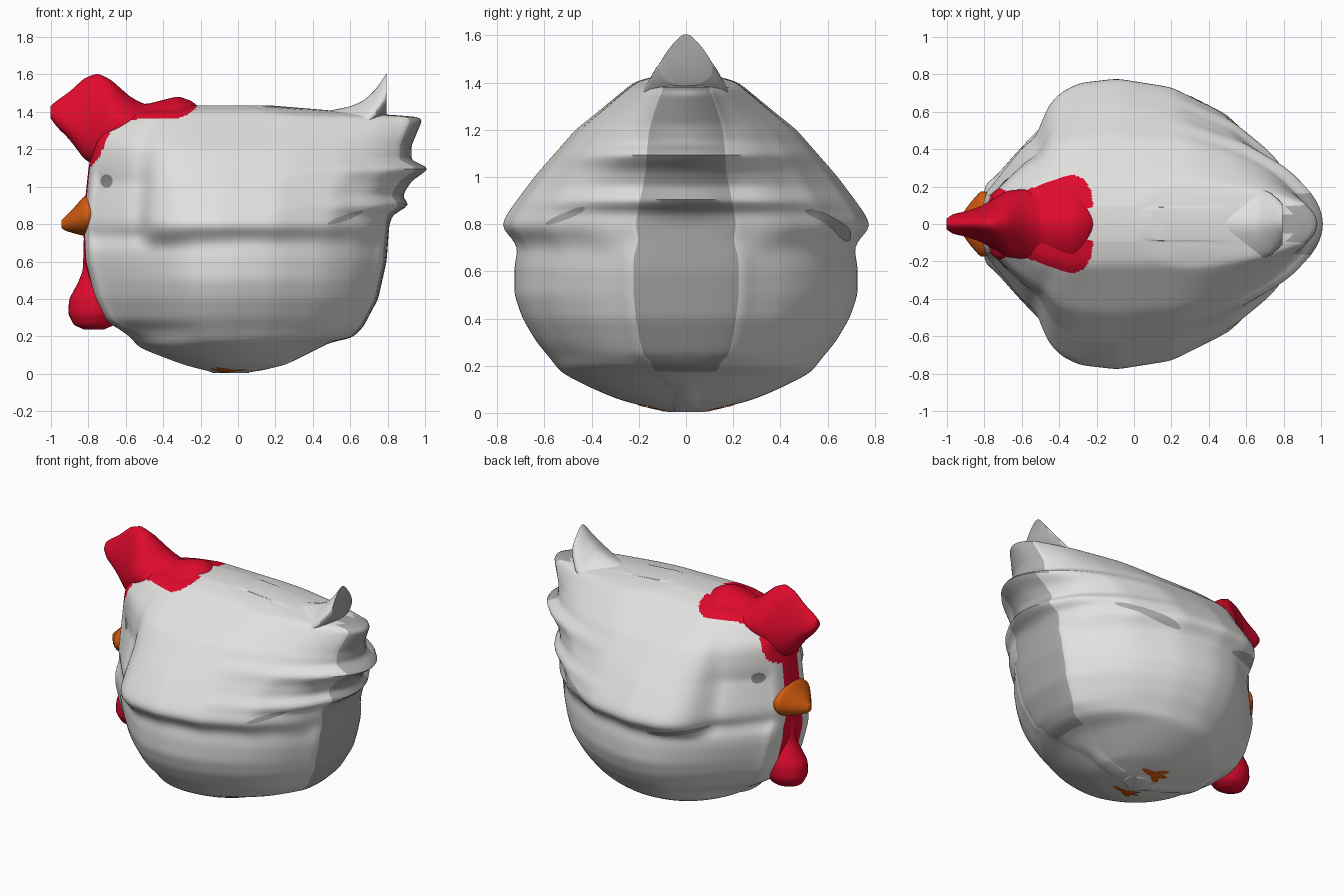
import bpy, bmesh, math
from mathutils import Vector
from mathutils.bvhtree import BVHTree

if "Cube" in bpy.data.objects:
    bpy.data.objects.remove(bpy.data.objects["Cube"])


def material(name, rgb):
    m = bpy.data.materials.new(name)
    m.diffuse_color = (*rgb, 1)
    m.use_nodes = True
    m.node_tree.nodes["Principled BSDF"].inputs["Base Color"].default_value = m.diffuse_color
    return m


WHITE = material("feather white", (0.76, 0.755, 0.74))
RED = material("comb red", (0.74, 0.003, 0.026))
ORANGE = material("beak orange", (0.66, 0.11, 0.005))
GREY = material("shade grey", (0.40, 0.40, 0.40))
EYE = material("eye grey", (0.26, 0.26, 0.26))


def interp(keys, v):
    if v <= keys[0][0]:
        return keys[0][1]
    for (a, p), (b, q) in zip(keys, keys[1:]):
        if v <= b:
            return p + (q - p) * (v - a) / (b - a)
    return keys[-1][1]


def soft(keys, v, r):
    """Interpolation averaged over a window, to round off the corners."""
    return sum(interp(keys, v + r * k / 2) * (3 - abs(k)) for k in range(-2, 3)) / 9


def clamp01(v):
    return max(0.0, min(1.0, v))


def smooth_verts(bm, times):
    for _ in range(times):
        bmesh.ops.smooth_vert(bm, verts=bm.verts, factor=0.5, use_axis_x=True, use_axis_y=True, use_axis_z=True)


def finish(name, bm, mats, angle=60):
    me = bpy.data.meshes.new(name)
    bm.to_mesh(me)
    for m in mats:
        me.materials.append(m)
    ob = bpy.data.objects.new(name, me)
    bpy.context.collection.objects.link(ob)
    bpy.ops.object.select_all(action='DESELECT')
    ob.select_set(True)
    bpy.context.view_layer.objects.active = ob
    bpy.ops.object.shade_smooth_by_angle(angle=math.radians(angle))
    return ob


# Body curves against height: front end, back end, half width
FRONT = [(0.008, -0.09), (0.02, -0.15), (0.04, -0.24), (0.1, -0.40), (0.14, -0.50),
         (0.2, -0.55), (0.26, -0.64), (0.28, -0.68), (0.4, -0.74), (0.6, -0.79),
         (0.82, -0.80), (1.1, -0.77), (1.25, -0.74), (1.35, -0.66), (1.4, -0.58), (1.435, -0.3)]
BACK = [(0.008, 0.04), (0.02, 0.12), (0.05, 0.24), (0.1, 0.34), (0.17, 0.48), (0.19, 0.59),
        (0.25, 0.65), (0.4, 0.73), (0.6, 0.775), (0.8, 0.79), (0.85, 0.81), (0.9, 0.90),
        (0.95, 0.86), (1.03, 0.91), (1.1, 1.01), (1.14, 0.91), (1.22, 0.91), (1.35, 0.965),
        (1.375, 0.95), (1.395, 0.62), (1.41, 0.45), (1.435, 0.15)]
WIDTH = [(0.008, 0.06), (0.02, 0.14), (0.05, 0.27), (0.1, 0.39), (0.17, 0.53), (0.3, 0.64),
         (0.4, 0.70), (0.5, 0.735), (0.62, 0.735), (0.7, 0.72), (0.74, 0.74), (0.785, 0.785),
         (0.83, 0.77), (0.9, 0.72), (1.0, 0.645), (1.2, 0.475), (1.32, 0.325), (1.4, 0.225),
         (1.425, 0.16), (1.435, 0.06)]
# Plan outlines: breast, winged middle, back
TAIL = [(0.3, 0.94), (0.65, 0.75), (0.86, 0.54), (0.95, 0.40), (1, 0.25)]
LOW = [(-1, 0.26), (-0.87, 0.42), (-0.71, 0.60), (-0.55, 0.76), (-0.3, 0.95), (0, 1)] + TAIL
MID = [(-1, 0.20), (-0.87, 0.36), (-0.71, 0.55), (-0.63, 0.59), (-0.56, 0.80),
       (-0.45, 0.91), (-0.32, 0.97), (-0.05, 1)] + TAIL
HIGH = [(-1, 0.5), (-0.8, 0.8), (-0.5, 1), (0.4, 0.95), (0.8, 0.65), (1, 0.38)]
END = [(0.1, 0.05), (0.19, 0.15), (0.4, 0.17), (1.15, 0.16), (1.38, 0.09)]
COMB_EDGE = [(-0.8, 1.1), (-0.74, 1.16), (-0.68, 1.3), (-0.58, 1.36), (-0.25, 1.37), (-0.22, 1.42)]
MIDX, NZ, NU, NC = -0.05, 120, 84, 8


def body_ring(bm, z):
    xf, xb, w = soft(FRONT, z, 0.02), interp(BACK, z), soft(WIDTH, z, 0.02)
    wing, top = clamp01((z - 0.67) / 0.07), clamp01((z - 1.02) / 0.38)
    belly = clamp01((0.24 - z) / 0.1)
    end_w = min(interp(END, z), 0.8 * w)
    bulge = 0.02 + 0.05 * clamp01((z - 0.8) / 0.15)   # rounder end on the tail
    xb -= bulge - 0.02
    side = []
    for i in range(NU + 1):
        u = -math.cos(math.pi * i / NU) * 0.4 + 0.6 * (-1 + 2 * i / NU)
        f = soft(LOW, u, 0.12) * (1 - wing) + soft(MID, u, 0.045) * wing
        f = f * (1 - top) + soft(HIGH, u, 0.1) * top
        f = f * (1 - belly) + math.sqrt(max(0, 1 - u * u)) * belly
        x = MIDX + u * ((xb - MIDX) if u > 0 else (MIDX - xf))
        side.append((x, max(w * f, end_w)))
    pts = list(side)
    for end, sign, b in ((side[-1], 1, bulge), (side[0], -1, 0.03)):
        for k in range(1, NC):
            s = 1 - 2 * k / NC
            pts.append((end[0] + sign * b * (1 - s * s), sign * s * end[1]))
        if sign == 1:
            pts += [(x, -y) for x, y in reversed(side)]
    return [bm.verts.new((x, y, z)) for x, y in pts]


# Body: stacked rings with end caps, colours by end column and height
bm = bmesh.new()
rings = [body_ring(bm, 0.004 + 1.431 * (1 - math.cos(math.pi * k / NZ)) / 2) for k in range(NZ + 1)]
n = len(rings[0])
front0 = 2 * (NU + 1) + NC - 2
column = {}
for a, b in zip(rings, rings[1:]):
    for j in range(n):
        k = (j + 1) % n
        column[bm.faces.new((a[j], a[k], b[k], b[j]))] = j
bm.faces.new(rings[0])
bm.faces.new(rings[-1])
smooth_verts(bm, 2)
bmesh.ops.recalc_face_normals(bm, faces=bm.faces)
for f in bm.faces:
    c = f.calc_center_median()
    j = column.get(f, -1)
    if NU <= j < NU + NC and 0.18 < c.z and (c.z < 1.3 or c.x > 0.79):
        f.material_index = 2
    elif front0 + 2 <= j < front0 + NC - 2 and 0.45 < c.z < 1.15:
        f.material_index = 1
    elif c.x < -0.22 and c.z > interp(COMB_EDGE, c.x):
        if c.x < -0.4 or ((c.x + 0.4) / 0.19) ** 3 + (abs(c.y) / 0.27) ** 3 < 1:
            f.material_index = 1
tree = BVHTree.FromBMesh(bm)
finish("body", bm, [WHITE, RED, GREY])


def loft(name, stations, mats, vertical=False, taper=0.0, segs=32, sub=5, rule=None):
    """Elliptical loft. Stations: position, high, low, half width; taper thins the top."""
    bm = bmesh.new()
    cols = [[(s[0], s[i]) for s in stations] for i in (1, 2, 3)]
    ts = []
    for a, b in zip(stations, stations[1:]):
        ts += [a[0] + (b[0] - a[0]) * k / sub for k in range(sub)]
    ts.append(stations[-1][0])
    loops = []
    for t in ts:
        hi, lo, w = (interp(c, t) for c in cols)
        loop = []
        for k in range(segs):
            a = 2 * math.pi * k / segs
            h = (hi + lo) / 2 + (hi - lo) / 2 * math.sin(a)
            y = w * math.cos(a) * (1 - taper * math.sin(a))
            loop.append(bm.verts.new((h, y, t) if vertical else (t, y, h)))
        loops.append(loop)
    for a, b in zip(loops, loops[1:]):
        for k in range(segs):
            m = (k + 1) % segs
            bm.faces.new((a[k], a[m], b[m], b[k]))
    bm.faces.new(loops[0])
    bm.faces.new(loops[-1])
    smooth_verts(bm, 3)
    bmesh.ops.recalc_face_normals(bm, faces=bm.faces)
    if rule:
        for f in bm.faces:
            f.material_index = int(rule(f))
    return finish(name, bm, mats)


# Comb on the head
loft("comb", [(-1.005, 1.43, 1.37, 0.025), (-0.97, 1.46, 1.32, 0.05), (-0.9, 1.51, 1.25, 0.065),
              (-0.82, 1.585, 1.14, 0.09), (-0.75, 1.61, 1.11, 0.13), (-0.68, 1.575, 1.2, 0.17),
              (-0.58, 1.485, 1.25, 0.18), (-0.5, 1.44, 1.27, 0.17), (-0.4, 1.465, 1.27, 0.2),
              (-0.32, 1.485, 1.28, 0.2), (-0.25, 1.46, 1.3, 0.16), (-0.2, 1.42, 1.36, 0.08)],
     [RED], taper=0.4)
# Beak
loft("beak", [(-0.945, 0.82, 0.78, 0.02), (-0.925, 0.84, 0.765, 0.045), (-0.88, 0.885, 0.75, 0.11),
              (-0.82, 0.955, 0.735, 0.18), (-0.77, 0.955, 0.735, 0.17)], [ORANGE])
# Wattle under the beak
loft("wattle", [(0.235, -0.72, -0.82, 0.04), (0.26, -0.66, -0.88, 0.09), (0.32, -0.63, -0.91, 0.125),
                (0.4, -0.63, -0.905, 0.125), (0.48, -0.66, -0.86, 0.095), (0.55, -0.7, -0.83, 0.06),
                (0.74, -0.7, -0.825, 0.045)], [RED], vertical=True)
# Upright tail feather, grey on its back
loft("tail_feather", [(0.3, 1.38, 1.25, 0.12), (0.42, 1.405, 1.22, 0.18), (0.5, 1.41, 1.2, 0.2),
                      (0.6, 1.43, 1.22, 0.2), (0.67, 1.46, 1.26, 0.18), (0.73, 1.515, 1.32, 0.155),
                      (0.77, 1.57, 1.36, 0.125), (0.795, 1.61, 1.39, 0.1)], [WHITE, GREY], taper=0.5,
     rule=lambda f: f.normal.x > 0.45 and f.calc_center_median().x > 0.7)


def decal(name, strips, mat, origin, direction, to3d, segs=16):
    """Thin lens-shaped strips laid on the body by projecting along a direction."""
    bm = bmesh.new()
    d = Vector(direction)
    for p, q, w in strips:
        p, q = Vector(p), Vector(q)
        side = Vector((p.y - q.y, q.x - p.x)).normalized()
        rows = []
        for k in range(segs + 1):
            t = 0.5 - 0.5 * math.cos(math.pi * k / segs)
            half = w * math.sqrt(max(0.01, 1 - (2 * t - 1) ** 2))
            row = []
            for s in (-1, -0.5, 0, 0.5, 1):
                start = Vector(to3d(*(p.lerp(q, t) + side * half * s), origin))
                hit = tree.ray_cast(start, d)[0]
                row.append(bm.verts.new((hit if hit else start) - d * 0.004))
            rows.append(row)
        for a, b in zip(rows, rows[1:]):
            for k in range(4):
                bm.faces.new((a[k], a[k + 1], b[k + 1], b[k]))
    bmesh.ops.recalc_face_normals(bm, faces=bm.faces)
    if sum((f.normal.dot(d) for f in bm.faces)) > 0:
        bmesh.ops.reverse_faces(bm, faces=bm.faces)
    finish(name, bm, [mat])


def on_side(a, b, y):
    return (a, y, b)


def on_bottom(a, b, z):
    return (a, b, z)


# Eyes, wing edge shadows and footprints on each side
for label, s in (("right", -1), ("left", 1)):
    decal(label + "_eye", [((-0.735, 1.03), (-0.67, 1.03), 0.036)], EYE, 2 * s, (0, -s, 0), on_side)
    marks = [((0.48, 0.8), (0.67, 0.87), 0.016)]
    if s == 1:
        marks = [((0.2, 0.73), (0.58, 0.86), 0.026), ((-0.52, 0.75), (-0.2, 0.705), 0.024)]
    decal(label + "_wing_mark", marks, GREY, 2 * s, (0, -s, 0), on_side)
    y = 0.14 * s
    toes = [((0.05, y), (-0.15, y), 0.023), ((-0.03, y), (-0.12, y + 0.06), 0.021),
            ((-0.03, y), (-0.12, y - 0.06), 0.021)]
    decal(label + "_foot", toes, ORANGE, -1, (0, 0, 1), on_bottom)
